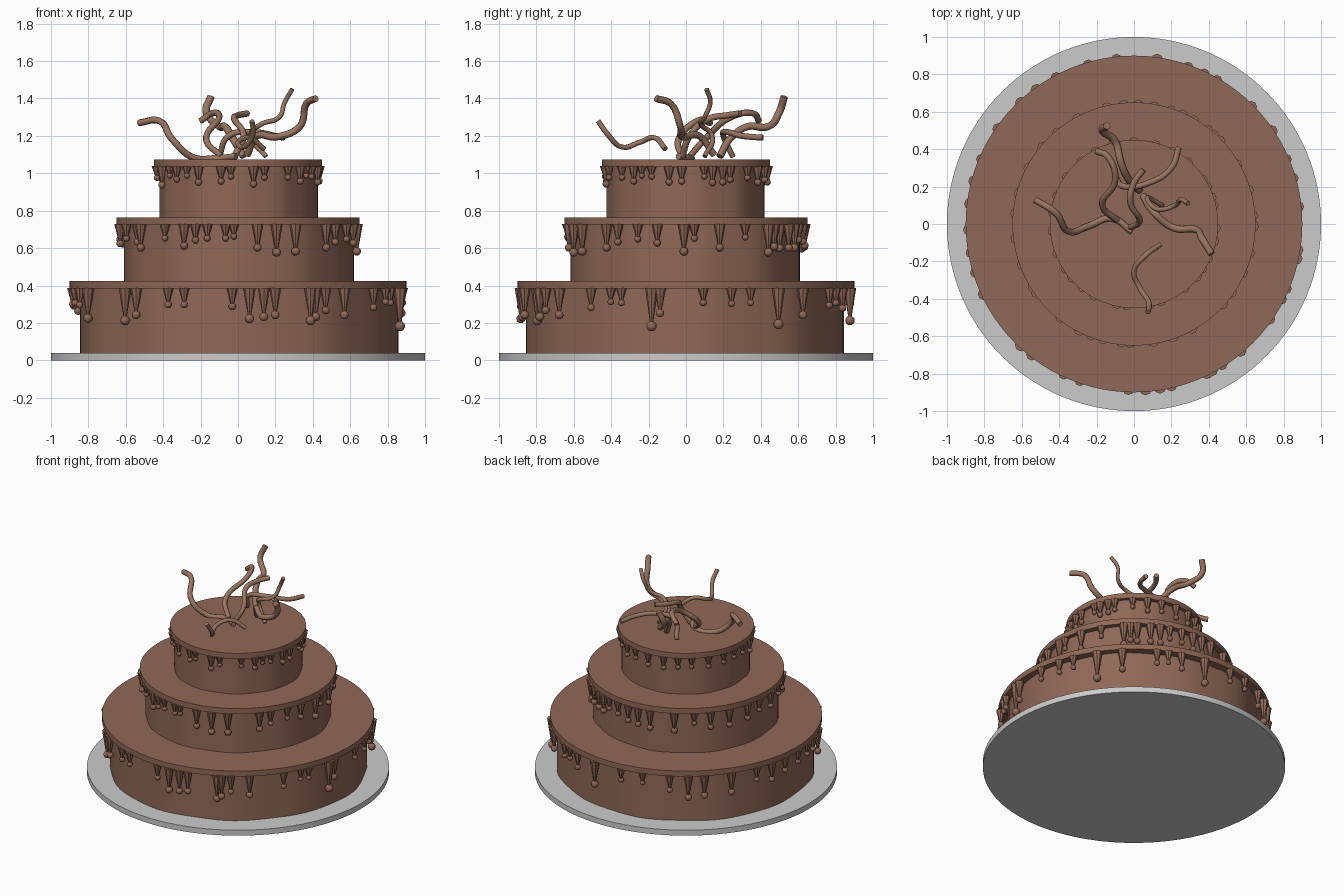
import bpy, bmesh, random
from math import sin, cos, radians, pi, atan2
from mathutils import Matrix

if "Cube" in bpy.data.objects:
    bpy.data.objects.remove(bpy.data.objects["Cube"])

random.seed(4)


def material(name, rgb):
    m = bpy.data.materials.new(name)
    m.diffuse_color = (*rgb, 1)
    m.use_nodes = True
    m.node_tree.nodes["Principled BSDF"].inputs["Base Color"].default_value = m.diffuse_color
    return m


CHOC = material("chocolate", (0.28, 0.14, 0.095))
CURL = material("curl_chocolate", (0.32, 0.18, 0.12))


def finish(bm, name, mat=None, smooth=True):
    me = bpy.data.meshes.new(name)
    bm.to_mesh(me)
    bm.free()
    ob = bpy.data.objects.new(name, me)
    bpy.context.collection.objects.link(ob)
    if mat:
        me.materials.append(mat)
    if smooth:
        bpy.ops.object.select_all(action='DESELECT')
        ob.select_set(True)
        bpy.context.view_layer.objects.active = ob
        bpy.ops.object.shade_smooth_by_angle(angle=radians(30))
    return ob


def disc(name, r, z0, z1, mat=None, sides=96, wave=0.0):
    bm = bmesh.new()
    bmesh.ops.create_cone(bm, cap_ends=True, segments=sides, radius1=r, radius2=r,
                          depth=z1 - z0, matrix=Matrix.Translation((0, 0, (z0 + z1) / 2)))
    if wave:  # hand-spread, slightly uneven side
        for v in bm.verts:
            a = atan2(v.co.y, v.co.x)
            k = 1 + wave * (0.5 * sin(3 * a + 1) + 0.5 * sin(11 * a) + 0.3 * sin(7 * a + 2))
            v.co.x *= k
            v.co.y *= k
    return finish(bm, name, mat)


def drips(name, r, z, items):
    # tapering drips hanging from the icing rim, each ending in a bead
    bm = bmesh.new()
    for deg, length in items:
        a = radians(deg)
        x, y = r * cos(a), r * sin(a)
        top = 0.025 + 0.05 * length
        bead = 0.012 + 0.075 * length
        bmesh.ops.create_cone(bm, cap_ends=True, segments=8, radius1=0.006, radius2=top,
                              depth=length, matrix=Matrix.Translation((x, y, z - length / 2)))
        bmesh.ops.create_uvsphere(bm, u_segments=12, v_segments=8, radius=bead,
                                  matrix=Matrix.Translation((x, y, z - length)))
    return finish(bm, name, CHOC)


def curl(name, pts, r):
    cu = bpy.data.curves.new(name, 'CURVE')
    cu.dimensions = '3D'
    cu.bevel_depth = r
    cu.bevel_resolution = 2
    cu.resolution_u = 8
    cu.use_fill_caps = True
    sp = cu.splines.new('BEZIER')
    sp.bezier_points.add(len(pts) - 1)
    for bp, p in zip(sp.bezier_points, pts):
        bp.co = p
        bp.handle_left_type = bp.handle_right_type = 'AUTO'
    cu.materials.append(CURL)
    ob = bpy.data.objects.new(name, cu)
    bpy.context.collection.objects.link(ob)
    bpy.ops.object.select_all(action='DESELECT')
    ob.select_set(True)
    bpy.context.view_layer.objects.active = ob
    bpy.ops.object.convert(target='MESH')


# plate
disc("plate", 1.0, 0, 0.04, sides=128)

# tiers: name, body radius, icing radius, bottom, icing underside, top
TIERS = [("bottom", 0.85, 0.90, 0.04, 0.385, 0.425),
         ("middle", 0.613, 0.65, 0.425, 0.725, 0.765),
         ("top", 0.423, 0.45, 0.765, 1.035, 1.075)]

# drips per tier: (angle, length), and plain angles where lengths vary freely
KNOWN = {
    "bottom": [(227, .175), (232, .145), (245, .09), (251, .09), (268, .10), (274, .165),
               (279, .155), (283, .145), (296, .175), (298, .155), (302, .12), (310, .145),
               (325, .105), (333, .075), (337, .08), (348, .205), (351, .135), (6, .08),
               (16, .085), (23, .08), (34, .195), (45, .145), (82, .175)],
    "middle": [(212, .095), (215, .125), (232, .075), (243, .115), (249, .085), (255, .075),
               (264, .075), (268, .065), (279.5, .125), (289, .15), (299, .145), (318, .125),
               (325, .095), (336, .08), (346, .10), (359, .145), (4, .075), (16.5, .125),
               (30, .07), (44, .15), (48, .12)],
    "top": [(201, .10), (213, .05), (221, .07), (231, .05), (241, .085), (258, .08),
            (265, .055), (281, .095), (289, .06), (308, .06), (320, .08), (327, .05),
            (335, .055), (348, .085), (357, .08), (13, .055)],
}
FREE = {
    "bottom": [60, 65, 71, 96, 106, 118, 126, 133, 145, 157, 165, 173, 182, 190, 197, 205],
    "middle": [52, 60, 66, 72, 80, 88, 95, 103, 118, 130, 140, 152, 165, 175, 187, 200],
    "top": [19, 27, 33, 49, 62, 75, 90, 105, 118, 130, 145, 160, 172, 185],
}
SPAN = {"bottom": (.07, .17), "middle": (.07, .14), "top": (.05, .09)}

for name, rb, ri, z0, zi, z1 in TIERS:
    disc(name + "_cake", rb, z0 - 0.005, zi + 0.01, CHOC, wave=0.012)
    disc(name + "_icing", ri, zi, z1, CHOC)
    extra = [(d, random.uniform(*SPAN[name])) for d in FREE[name]]
    drips(name + "_drips", ri - 0.015, zi + 0.003, KNOWN[name] + extra)

# chocolate curls on top
CURLS = [
    ([(-.53, .13, 1.27), (-.42, .06, 1.28), (-.35, -.04, 1.18), (-.24, -.01, 1.085),
      (-.12, .03, 1.08), (-.01, -.04, 1.09)], .018),
    ([(.075, -.47, 1.28), (.08, -.42, 1.21), (.03, -.34, 1.14), (.0, -.25, 1.165),
      (.06, -.17, 1.19), (.14, -.11, 1.13)], .014),
    ([(.415, -.16, 1.40), (.365, -.08, 1.37), (.33, -.03, 1.25), (.21, -.02, 1.195),
      (.10, .07, 1.20), (.05, .15, 1.10)], .019),
    ([(.29, .11, 1.45), (.25, .13, 1.38), (.22, .10, 1.30), (.12, .08, 1.26),
      (.07, .14, 1.20), (.15, .10, 1.09)], .013),
    ([(.24, .41, 1.19), (.20, .30, 1.20), (.08, .22, 1.22), (-.05, .2, 1.2),
      (-.10, .25, 1.09)], .016),
    ([(-.145, .525, 1.41), (-.17, .50, 1.33), (-.10, .44, 1.25), (-.07, .33, 1.25),
      (-.03, .24, 1.19), (.03, .18, 1.09)], .020),
    ([(-.20, .39, 1.28), (-.14, .36, 1.32), (-.10, .24, 1.30), (-.17, .10, 1.18),
      (-.09, .02, 1.09)], .017),
    ([(.05, .29, 1.32), (.0, .22, 1.31), (-.02, .12, 1.29), (.03, .02, 1.2),
      (-.02, -.02, 1.09)], .017),
]
for i, (pts, r) in enumerate(CURLS, 1):
    curl(f"chocolate_curl_{i}", pts, r)
